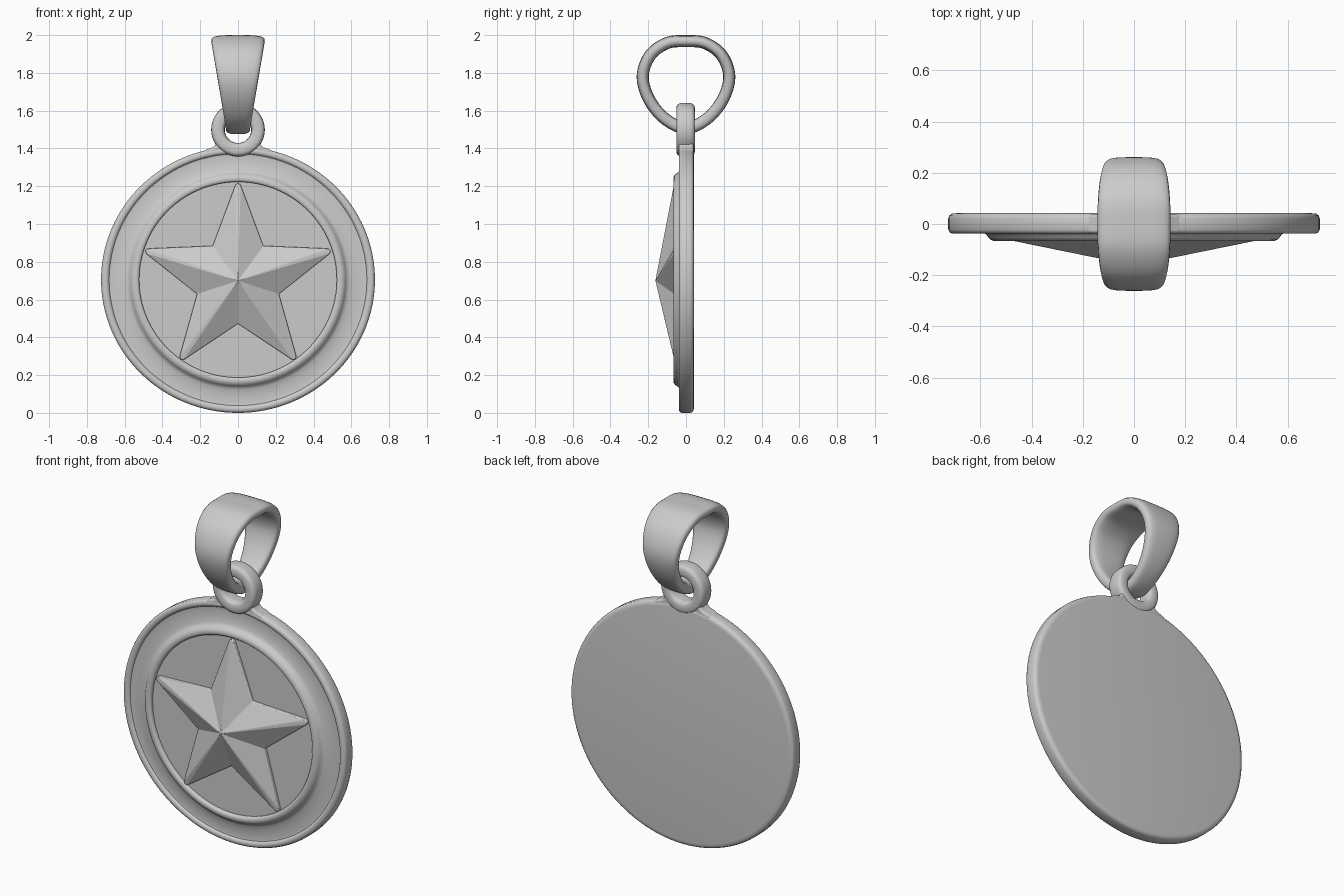
import bpy, bmesh, math
from mathutils import Vector

cube = bpy.data.objects.get("Cube")
if cube:
    bpy.data.objects.remove(cube, do_unlink=True)

silver = bpy.data.materials.new("silver grey")
silver.use_nodes = True
GREY = (0.6, 0.6, 0.6, 1)
silver.diffuse_color = GREY
silver.node_tree.nodes["Principled BSDF"].inputs["Base Color"].default_value = GREY

CENTRE = 0.705


def finish(name, bm, angle=40, bevel=0.0):
    """Turn a bmesh into a smooth-shaded object, optionally bevelled."""
    bmesh.ops.recalc_face_normals(bm, faces=bm.faces)
    mesh = bpy.data.meshes.new(name)
    bm.to_mesh(mesh)
    bm.free()
    mesh.materials.append(silver)
    obj = bpy.data.objects.new(name, mesh)
    bpy.context.collection.objects.link(obj)
    if bevel:
        mod = obj.modifiers.new("soft edges", "BEVEL")
        mod.width, mod.segments, mod.limit_method = bevel, 3, "ANGLE"
    bpy.ops.object.select_all(action="DESELECT")
    obj.select_set(True)
    bpy.context.view_layer.objects.active = obj
    bpy.ops.object.shade_smooth_by_angle(angle=math.radians(angle))
    return obj


def bridge(bm, loops, close):
    """Join successive closed loops of vertices with quads."""
    pairs = list(zip(loops, loops[1:]))
    if close:
        pairs.append((loops[-1], loops[0]))
    for a, b in pairs:
        n = len(a)
        for i in range(n):
            j = (i + 1) % n
            bm.faces.new((a[i], a[j], b[j], b[i]))


def sweep(name, path, across, half_width, half_thick, power=0.5, sides=24):
    """Sweep a rounded-rectangle section round a closed path."""
    bm = bmesh.new()
    loops = []
    for i, p in enumerate(path):
        tangent = (path[(i + 1) % len(path)] - path[i - 1]).normalized()
        normal = tangent.cross(across)
        loop = []
        for k in range(sides):
            a = math.tau * k / sides
            c, s = math.cos(a), math.sin(a)
            u = math.copysign(abs(c) ** power, c) * half_width(p)
            v = math.copysign(abs(s) ** power, s) * half_thick
            loop.append(bm.verts.new(p + across * u + normal * v))
        loops.append(loop)
    bridge(bm, loops, True)
    return finish(name, bm, 60)


# Medallion: lathed profile of (radius, y), slightly squashed in height
profile = [
    (0.523, -0.045), (0.523, -0.058), (0.528, -0.064), (0.537, -0.067),
    (0.55, -0.066), (0.562, -0.06), (0.57, -0.05), (0.577, -0.04), (0.59, -0.034),
    (0.62, -0.029), (0.67, -0.024), (0.682, -0.026), (0.688, -0.034), (0.696, -0.038),
    (0.71, -0.038), (0.72, -0.032), (0.725, -0.022), (0.725, 0.022),
    (0.721, 0.033), (0.712, 0.04), (0.695, 0.042),
]
bm = bmesh.new()
loops = []
for r, y in profile:
    rz = r - 0.02 * (r / 0.725) ** 4
    loops.append([bm.verts.new((r * math.cos(t), y, CENTRE + rz * math.sin(t)))
                  for t in (math.tau * k / 128 for k in range(128))])
bridge(bm, loops, False)
bm.faces.new(loops[0])
bm.faces.new(loops[-1])
finish("medallion", bm)

# Five-pointed faceted star with blunt tips
bm = bmesh.new()
outline = []
for k in range(5):
    a = math.pi / 2 + k * math.tau / 5
    for r, da in ((0.507, -0.028), (0.516, 0), (0.507, 0.028), (0.228, math.pi / 5)):
        outline.append((r * math.cos(a + da), 0.7 + r * math.sin(a + da)))
front = [bm.verts.new((x, -0.062, z)) for x, z in outline]
back = [bm.verts.new((x, -0.03, z)) for x, z in outline]
apex = bm.verts.new((0, -0.162, 0.7))
bridge(bm, [front, back], False)
for i in range(len(front)):
    bm.faces.new((front[i - 1], front[i], apex))
finish("star", bm, 15, 0.004)

# Hanging loop on top of the medallion
ring = [Vector((0.106 * math.cos(t), -0.002, 1.499 + 0.106 * math.sin(t)))
        for t in (math.tau * k / 64 for k in range(64))]
sweep("hanging_loop", ring, Vector((0, 1, 0)), lambda p: 0.049, 0.036, 0.6)

# Flared foot blending the loop into the rim
half = [(0.2, 1.372), (0.165, 1.396), (0.135, 1.405), (0.12, 1.418), (0.112, 1.435),
        (0.075, 1.442), (0.04, 1.43)]
outline = half + [(-x, z) for x, z in reversed(half)]
bm = bmesh.new()
sides = [[bm.verts.new((x, y, z)) for x, z in outline] for y in (-0.037, 0.04)]
bridge(bm, sides, False)
for loop in sides:
    bm.faces.new(loop)
finish("loop_foot", bm, 40, 0.012)

# Tapered bail: egg-shaped band, widest at the top
right = [(0.1, 1.958), (0.188, 1.895), (0.229, 1.785), (0.198, 1.665), (0.115, 1.56)]
keys = [(0, 1.968)] + right + [(0, 1.508)] + [(-y, z) for y, z in reversed(right)]
keys = [Vector((0, y, z)) for y, z in keys]
path = []
n = len(keys)
for i in range(n):
    p0, p1, p2, p3 = (keys[(i + d) % n] for d in (-1, 0, 1, 2))
    for s in range(8):
        t = s / 8
        path.append(p1 + (p2 - p0) * (t / 2)
                    + (2 * p0 - 5 * p1 + 4 * p2 - p3) * (t * t / 2)
                    + (3 * p1 - p0 - 3 * p2 + p3) * (t ** 3 / 2))
sweep("bail", path, Vector((1, 0, 0)),
      lambda p: 0.064 + 0.078 * (p.z - 1.508) / 0.46, 0.032, 0.6)
